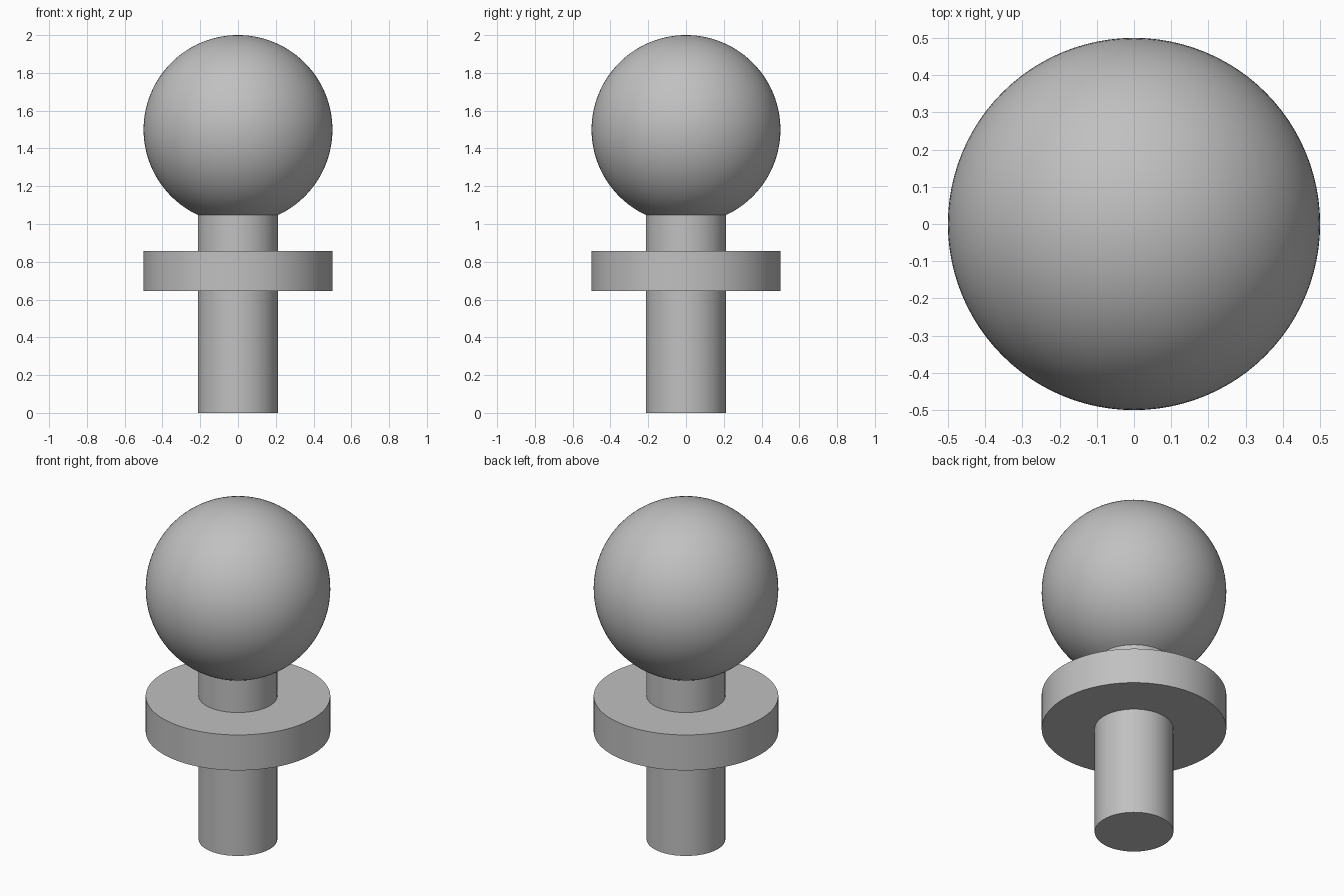
import bpy
import bmesh
from math import asin, cos, sin, pi, radians, tau

cube = bpy.data.objects.get("Cube")
if cube:
    bpy.data.objects.remove(cube, do_unlink=True)

SEGMENTS = 96
BALL_R, BALL_Z = 0.5, 1.5
POST_R = 0.213
FLANGE_R, FLANGE_LOW, FLANGE_HIGH = 0.5, 0.645, 0.857

steel = bpy.data.materials.new("plain grey")
steel.use_nodes = True
GREY = (0.53, 0.53, 0.53, 1)
steel.diffuse_color = GREY
steel.node_tree.nodes["Principled BSDF"].inputs["Base Color"].default_value = GREY


def lathe(name, profile):
    """Turn a list of (radius, height) points, bottom to top, about z."""
    bm = bmesh.new()
    verts = [bm.verts.new((r, 0, z)) for r, z in profile]
    edges = [bm.edges.new(pair) for pair in zip(verts, verts[1:])]
    bmesh.ops.spin(bm, geom=verts + edges, axis=(0, 0, 1), cent=(0, 0, 0),
                   angle=tau, steps=SEGMENTS, use_merge=True)
    bmesh.ops.remove_doubles(bm, verts=bm.verts, dist=1e-5)
    # The profile runs upward, so every side should face away from the axis
    bmesh.ops.recalc_face_normals(bm, faces=bm.faces)
    side = max(bm.faces, key=lambda f: f.calc_center_median().xy.length)
    if side.normal.xy.dot(side.calc_center_median().xy) < 0:
        bmesh.ops.reverse_faces(bm, faces=bm.faces)
    mesh = bpy.data.meshes.new(name)
    bm.to_mesh(mesh)
    bm.free()
    mesh.materials.append(steel)
    obj = bpy.data.objects.new(name, mesh)
    bpy.context.collection.objects.link(obj)
    bpy.ops.object.select_all(action="DESELECT")
    obj.select_set(True)
    bpy.context.view_layer.objects.active = obj
    bpy.ops.object.shade_smooth_by_angle(angle=radians(30))
    return obj


# Ball, cut off where it meets the neck
start = -pi / 2 + asin(POST_R / BALL_R)
RINGS = 48
angles = [start + (pi / 2 - start) * i / RINGS for i in range(RINGS + 1)]
ball = [(BALL_R * cos(a), BALL_Z + BALL_R * sin(a)) for a in angles]
ball[-1] = (0, BALL_Z + BALL_R)
lathe("ball", ball)

# Neck between the flange and the ball
lathe("neck", [(POST_R, FLANGE_HIGH), (POST_R, ball[0][1])])

# Flange ring around the post
lathe("flange", [(POST_R, FLANGE_LOW), (FLANGE_R, FLANGE_LOW),
                 (FLANGE_R, FLANGE_HIGH), (POST_R, FLANGE_HIGH)])

# Lower post with a closed base
lathe("post", [(0, 0), (POST_R, 0), (POST_R, FLANGE_LOW)])
